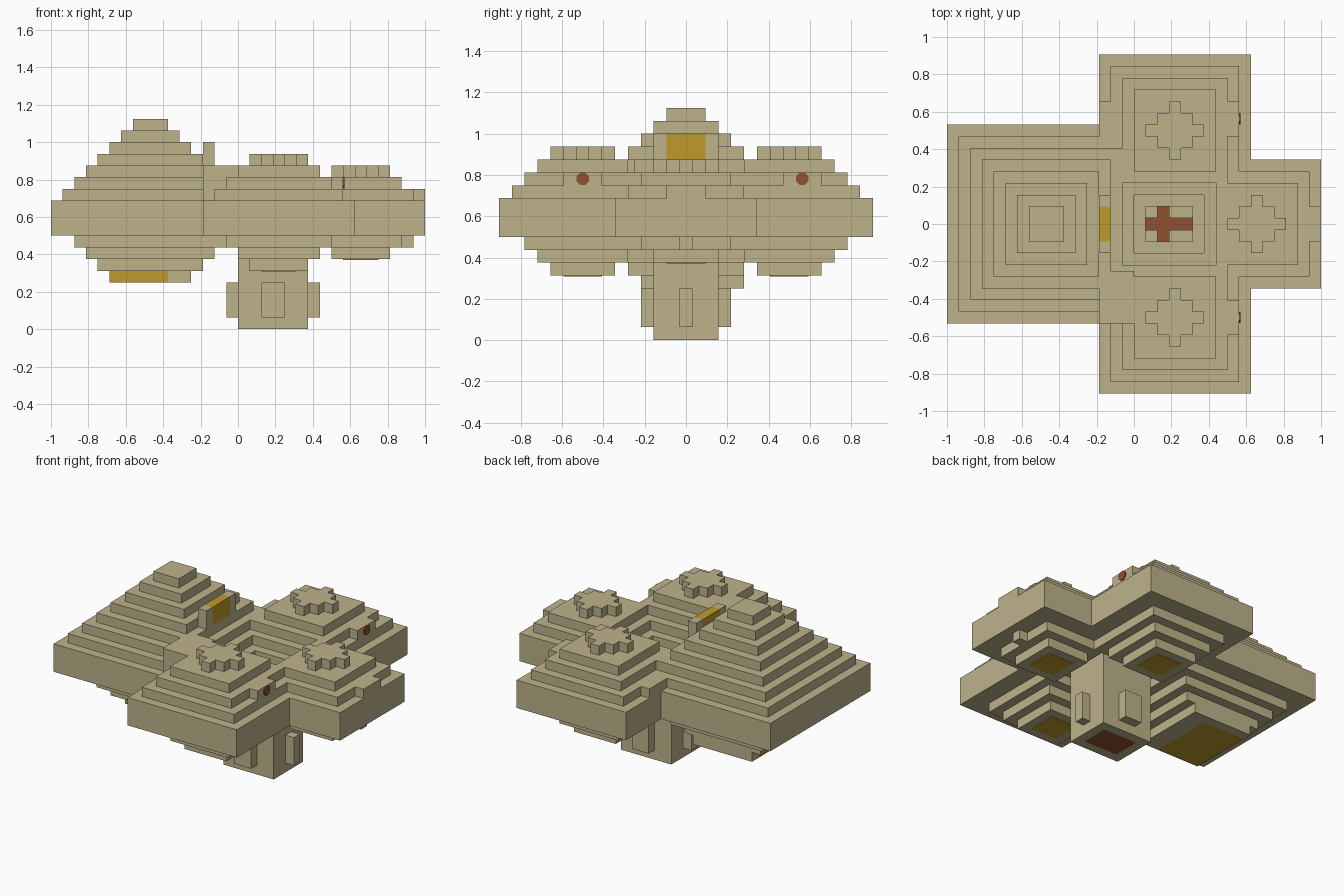
import bpy, bmesh, math
from mathutils import Matrix, Vector

cube = bpy.data.objects.get("Cube")
if cube:
    bpy.data.objects.remove(cube, do_unlink=True)

U = 1 / 16  # one block


def material(name, rgb):
    m = bpy.data.materials.new(name)
    m.use_nodes = True
    m.diffuse_color = (*rgb, 1)
    m.node_tree.nodes["Principled BSDF"].inputs["Base Color"].default_value = (*rgb, 1)
    return m


STONE = material("sandstone", (0.51, 0.45, 0.26))
GOLD = material("gold", (0.52, 0.33, 0.025))
RED = material("red_clay", (0.29, 0.08, 0.03))


def finish(name, bm, mat):
    mesh = bpy.data.meshes.new(name)
    bm.to_mesh(mesh)
    bm.free()
    mesh.materials.append(mat)
    obj = bpy.data.objects.new(name, mesh)
    bpy.context.collection.objects.link(obj)
    return obj


def blocks(name, boxes, mat=STONE):
    """One object made of boxes, each (x0, x1, y0, y1, z0, z1) in blocks."""
    bm = bmesh.new()
    for x0, x1, y0, y1, z0, z1 in boxes:
        centre = Vector((x0 + x1, y0 + y1, z0 + z1)) * U / 2
        size = Vector((x1 - x0, y1 - y0, z1 - z0)) * U
        bmesh.ops.create_cube(bm, size=1, matrix=Matrix.Translation(centre) @ Matrix.Diagonal((*size, 1)))
    return finish(name, bm, mat)


def square(cx, cy, h, z0, z1):
    return (cx - h, cx + h, cy - h, cy + h, z0, z1)


def terrace(name, cx, cy, half, up, down):
    """Thick slab with steps shrinking above and below it."""
    boxes = [square(cx, cy, half, 8, 11)]
    boxes += [square(cx, cy, half - i, 10 + i, 11 + i) for i in range(1, up + 1)]
    boxes += [square(cx, cy, half - 1 - i, 8 - i, 9 - i) for i in range(1, down + 1)]
    return blocks(name, boxes)


def stepped_diamond(name, cx, cy, z):
    """Stepped round cap, five blocks across."""
    rows = []
    for r in range(-2, 3):
        w = 2.5 - abs(r)
        rows.append((cx - w, cx + w, cy + r - 0.5, cy + r + 0.5, z, z + 1))
    return blocks(name, rows)


# Main stepped pyramid with its lower slab
terrace("main_pyramid", -7.5, 0, 8.5, 7, 3)
blocks("main_base_gold", [(-11, -6, -3.5, 3.5, 4, 5)], GOLD)
blocks("main_base_stone", [(-6, -4, -3.5, 4.5, 4, 5), (-11, -6, 3.5, 4.5, 4, 5)])

# Three smaller terraces, with caps and gold undersides
for name, cx, cy, half, up, down, top, under in (
    ("front_terrace", 3.5, -8, 6.5, 3, 3, 14, 5),
    ("back_terrace", 3.5, 8, 6.5, 3, 3, 14, 5),
    ("side_terrace", 10.5, 0, 5.5, 2, 2, 13, 6),
):
    terrace(name, cx, cy, half, up, down)
    stepped_diamond(name + "_cap", cx, cy, top)
    blocks(name + "_underside", [square(cx, cy, 1.5, under - 0.06, under)], GOLD)

# Inner corner fills between main pyramid and terraces
blocks("front_corner_fill", [(-3, 0, -8.5, -4, 8, 14)])
blocks("back_corner_fill", [(-3, -1, 3, 5.5, 8, 13), (-3, -2, 3, 10.5, 8, 12)])

# Gold doorway facing the court
blocks("doorway_posts", [(-3, -2, s - 0.5, s + 0.5, 14, 16) for s in (-2, 2)])
blocks("doorway_gold", [(-3, -2, -1.5, 1.5, 14, 16)], GOLD)

# Window bays with red discs
for name, cy in (("front_bay", -8), ("back_bay", 9)):
    blocks(name, [(7, 9, cy - 1.5, cy + 1.5, 11, 13)])
    bm = bmesh.new()
    place = (Matrix.Translation(Vector((9.04, cy, 12.5)) * U)
             @ Matrix.Rotation(math.pi / 2, 4, "Y") @ Matrix.Rotation(math.pi / 8, 4, "Z"))
    r = U * 0.52
    bmesh.ops.create_cone(bm, cap_ends=True, segments=8, radius1=r, radius2=r, depth=0.008, matrix=place)
    finish(name + "_disc", bm, RED)

# Small blocks on the side terrace
blocks("side_ledge", [(15, 16, -1.5, 1.5, 11, 12)])
blocks("side_bracket", [(14, 15, -0.5, 0.5, 7, 8)])

# Hollow central shaft with red floor
blocks("shaft_walls", [(0, 1, -2.5, 2.5, 0, 8), (5, 6, -2.5, 2.5, 0, 8),
                       (1, 5, -2.5, -1.5, 0, 8), (1, 5, 1.5, 2.5, 0, 8)])
blocks("shaft_floor", [(1, 5, -1.5, 1.5, 0, 1)], RED)
blocks("floor_corners", [(a, b, s - 0.5, s + 0.5, 1, 2) for a, b in ((1, 2), (3, 5)) for s in (-1, 1)])

# Buttresses on the four shaft sides
blocks("shaft_buttresses", [(2, 4, -3.5, -2.5, 1, 4), (2, 4, 2.5, 3.5, 1, 4),
                            (-1, 0, -0.5, 0.5, 1, 4), (6, 7, -0.5, 0.5, 1, 4)])
